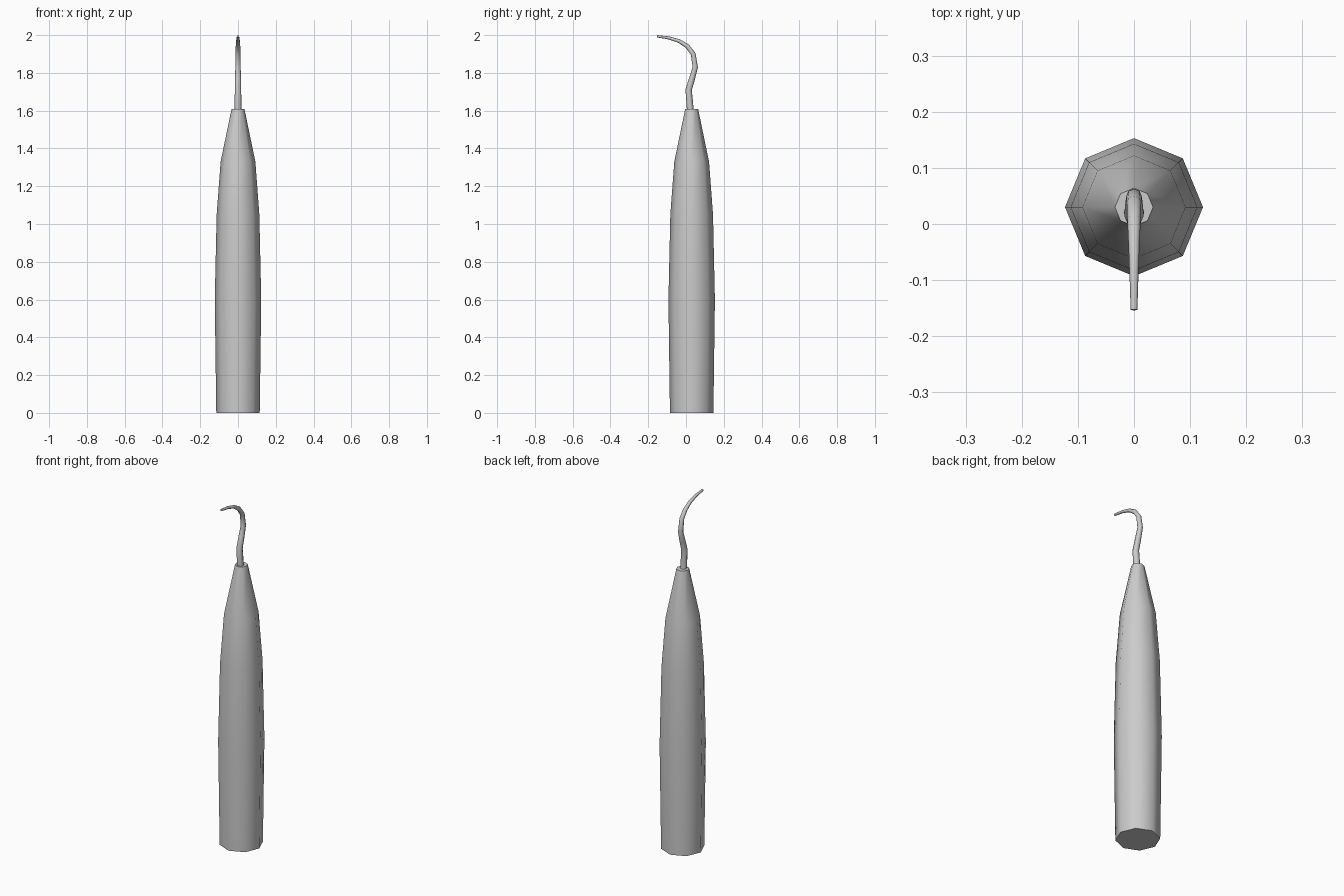
import bpy, bmesh, math
from mathutils import Vector

SIDES = 8
if "Cube" in bpy.data.objects:
    bpy.data.objects.remove(bpy.data.objects["Cube"], do_unlink=True)

steel = bpy.data.materials.new("light grey metal")
steel.use_nodes = True
steel.diffuse_color = (0.6, 0.6, 0.6, 1)
steel.node_tree.nodes["Principled BSDF"].inputs["Base Color"].default_value = (0.6, 0.6, 0.6, 1)


def loft(name, stations, flat=False):
    """Skin rings along (y, z, radius) stations, tilted to follow the path."""
    bm = bmesh.new()
    rings = []
    pts = [Vector((0, y, z)) for y, z, r in stations]
    for i, (y, z, r) in enumerate(stations):
        along = (pts[min(i + 1, len(pts) - 1)] - pts[max(i - 1, 0)]).normalized()
        if flat:
            along = Vector((0, 0, 1))
        side = Vector((1, 0, 0))
        up = along.cross(side)
        ring = []
        for k in range(SIDES):
            a = math.tau * k / SIDES
            ring.append(bm.verts.new(pts[i] + r * (math.cos(a) * side + math.sin(a) * up)))
        rings.append(ring)
    for lo, hi in zip(rings, rings[1:]):
        for k in range(SIDES):
            n = (k + 1) % SIDES
            bm.faces.new((lo[k], lo[n], hi[n], hi[k]))
    bm.faces.new(rings[0][::-1])
    bm.faces.new(rings[-1])
    bmesh.ops.recalc_face_normals(bm, faces=bm.faces)
    mesh = bpy.data.meshes.new(name)
    bm.to_mesh(mesh)
    bm.free()
    mesh.materials.append(steel)
    obj = bpy.data.objects.new(name, mesh)
    bpy.context.collection.objects.link(obj)
    bpy.ops.object.select_all(action='DESELECT')
    obj.select_set(True)
    bpy.context.view_layer.objects.active = obj
    bpy.ops.object.shade_smooth_by_angle(angle=math.radians(50))
    return obj


# Tapered octagonal handle
profile = [(0, 0.115), (0.6, 0.123), (1.05, 0.113), (1.33, 0.092), (1.61, 0.034)]
loft("handle", [(0.03, z, r) for z, r in profile], flat=True)

# Curved pick rising from the handle and hooking forward
loft("hook", [
    (0.024, 1.59, 0.018), (0.014, 1.71, 0.017), (0.032, 1.77, 0.016),
    (0.049, 1.83, 0.014), (0.038, 1.90, 0.013), (0.008, 1.94, 0.012),
    (-0.035, 1.968, 0.010), (-0.09, 1.985, 0.008), (-0.153, 1.994, 0.006),
])
